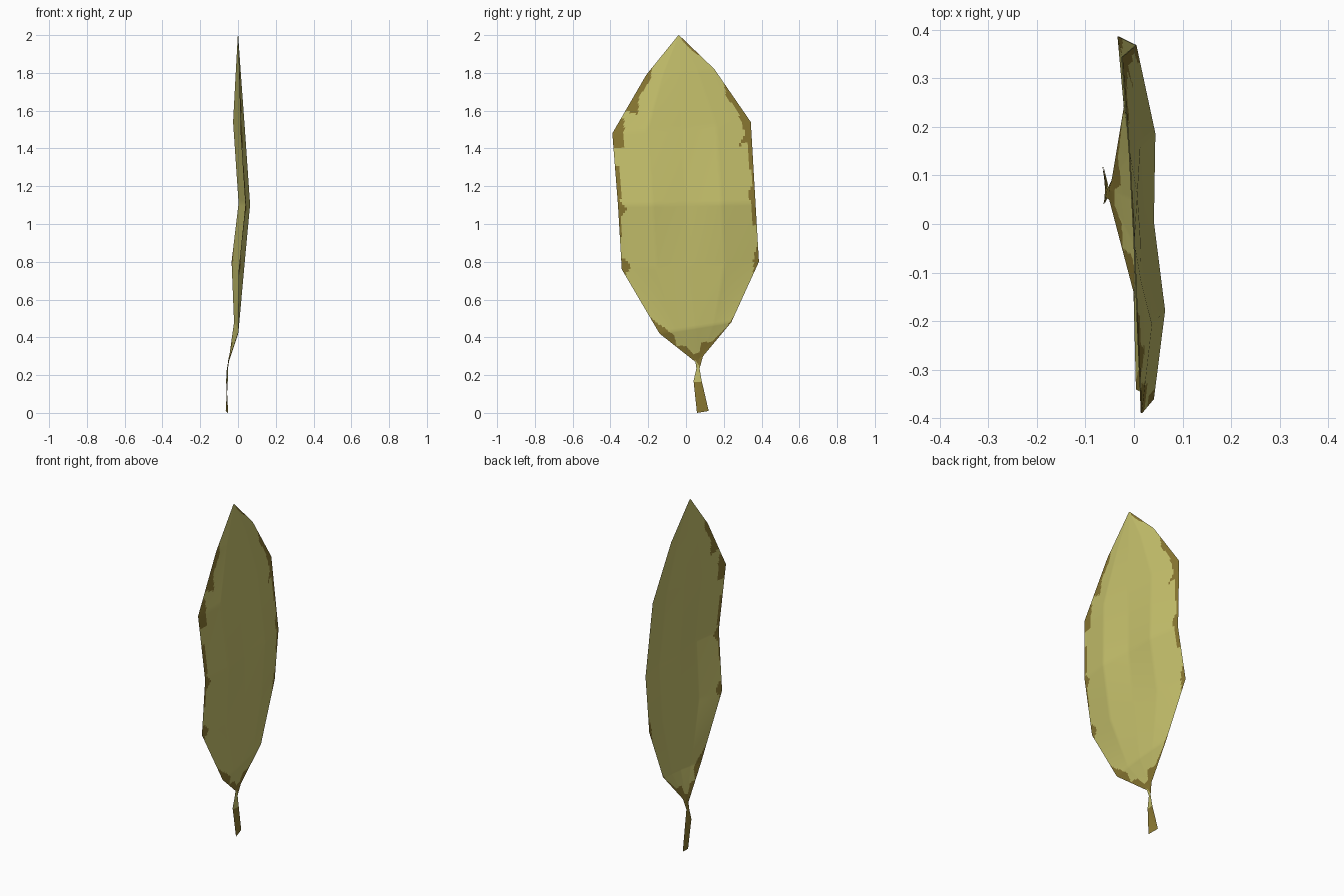
import bpy, bmesh
from mathutils import Vector


def srgb(r, g, b):
    return [((c / 255 + 0.055) / 1.055) ** 2.4 for c in (r, g, b)] + [1.0]


def material(name, rgb):
    m = bpy.data.materials.new(name)
    m.diffuse_color = srgb(*rgb)
    return m


leaf_mat = material("pale yellow green", (198, 193, 108))
dry_mat = material("dry brown", (138, 120, 50))

# Cross rows from tip to stem end: left (y, z), right (y, z), five x offsets
ROWS = [
    ((-0.04, 2.0), (-0.035, 1.998), (0, 0, 0, 0, 0)),
    ((-0.21, 1.79), (0.15, 1.82), (0.007, 0.014, 0.012, 0.006, -0.01)),
    ((-0.39, 1.48), (0.343, 1.54), (0.015, 0.036, 0.022, 0.012, -0.025)),
    ((-0.36, 1.10), (0.368, 1.11), (0.04, 0.063, 0.04, 0.043, 0.004)),
    ((-0.34, 0.76), (0.386, 0.80), (0.005, 0.032, 0.022, 0.01, -0.033)),
    ((-0.14, 0.42), (0.24, 0.48), (0.0, 0.002, 0.0, -0.008, -0.02)),
    ((0.05, 0.27), (0.09, 0.30), (-0.05, -0.05, -0.05, -0.048, -0.045)),
    ((0.055, 0.235), (0.072, 0.235), (-0.058, -0.057, -0.056, -0.055, -0.054)),
    ((0.04, 0.17), (0.083, 0.17), (-0.062, -0.06, -0.059, -0.057, -0.055)),
    ((0.058, 0.0), (0.12, 0.01), (-0.053, -0.056, -0.059, -0.062, -0.064)),
]

# Dry patches along the margin, as (y, z) outlines
LEFT_PATCHES = [
    [(-0.18, 1.86), (-0.185, 1.77), (-0.25, 1.67), (-0.255, 1.58), (-0.32, 1.6), (-0.45, 1.5)],
    [(-0.36, 1.57), (-0.33, 1.55), (-0.325, 1.41), (-0.42, 1.40), (-0.42, 1.57)],
    [(-0.42, 1.31), (-0.35, 1.31), (-0.345, 1.12), (-0.315, 1.08), (-0.34, 1.05),
     (-0.345, 0.93), (-0.4, 0.9)],
    [(-0.4, 0.82), (-0.33, 0.82), (-0.295, 0.79), (-0.30, 0.76), (-0.335, 0.72)],
]
BASE_PATCHES = [
    [(-0.2, 0.52), (-0.17, 0.49), (-0.06, 0.41), (-0.05, 0.355), (0, 0.355), (0.04, 0.31),
     (0.07, 0.32), (0.08, 0.37), (0.14, 0.38), (0.21, 0.45), (0.26, 0.52), (0.25, 0.25),
     (0.075, 0.24), (0.05, 0.28), (-0.2, 0.27)],
    [(0.42, 0.9), (0.375, 0.88), (0.355, 0.80), (0.355, 0.72), (0.42, 0.7)],
    [(0, 0.16), (0.2, 0.16), (0.2, -0.1), (0, -0.1)],
]
RIGHT_PATCHES = [
    [(0.36, 1.28), (0.345, 1.2), (0.325, 1.16), (0.34, 1.13), (0.352, 1.0), (0.42, 0.98), (0.42, 1.28)],
    [(0.2, 1.78), (0.21, 1.68), (0.27, 1.6), (0.3, 1.52), (0.31, 1.47), (0.27, 1.4),
     (0.32, 1.44), (0.345, 1.25), (0.42, 1.28), (0.4, 1.74)],
    [(-0.04, 2.02), (-0.02, 1.97), (0.03, 1.92), (0.07, 1.89), (0.15, 1.92)],
]
BACK_STEM = [[(0, 0.3), (0.2, 0.3), (0.2, -0.1), (0, -0.1)]]


def inside(y, z, poly):
    hit = False
    for (y1, z1), (y2, z2) in zip(poly, poly[1:] + poly[:1]):
        if (z1 > z) != (z2 > z) and y < (y2 - y1) * (z - z1) / (z2 - z1) + y1:
            hit = not hit
    return hit


def row_point(row, u):
    (ly, lz), (ry, rz), xs = row
    k = min(int(u * 4), 3)
    f = u * 4 - k
    return Vector((xs[k] * (1 - f) + xs[k + 1] * f, ly + (ry - ly) * u, lz + (rz - lz) * u))


def sheet(name, offset, patches, flip):
    bm = bmesh.new()
    across, down = 64, 24
    grid = []
    for i in range((len(ROWS) - 1) * down + 1):
        r = min(i // down, len(ROWS) - 2)
        t = i / down - r
        grid.append([bm.verts.new(row_point(ROWS[r], j / across).lerp(
            row_point(ROWS[r + 1], j / across), t) + Vector((offset, 0, 0)))
            for j in range(across + 1)])
    for a, b in zip(grid, grid[1:]):
        for j in range(across):
            quad = [a[j], b[j], b[j + 1], a[j + 1]]
            f = bm.faces.new(quad[::-1] if flip else quad)
            f.smooth = True
            c = f.calc_center_median()
            f.material_index = int(any(inside(c.y, c.z, p) for p in patches))
    me = bpy.data.meshes.new(name)
    bm.to_mesh(me)
    bm.free()
    me.materials.append(leaf_mat)
    me.materials.append(dry_mat)
    ob = bpy.data.objects.new(name, me)
    bpy.context.collection.objects.link(ob)


# Upper and under surface of the thin leaf, including the stem
sheet("leaf_upper_surface", 0.001, LEFT_PATCHES + BASE_PATCHES + RIGHT_PATCHES, False)
sheet("leaf_under_surface", -0.001, LEFT_PATCHES + BASE_PATCHES + BACK_STEM, True)
